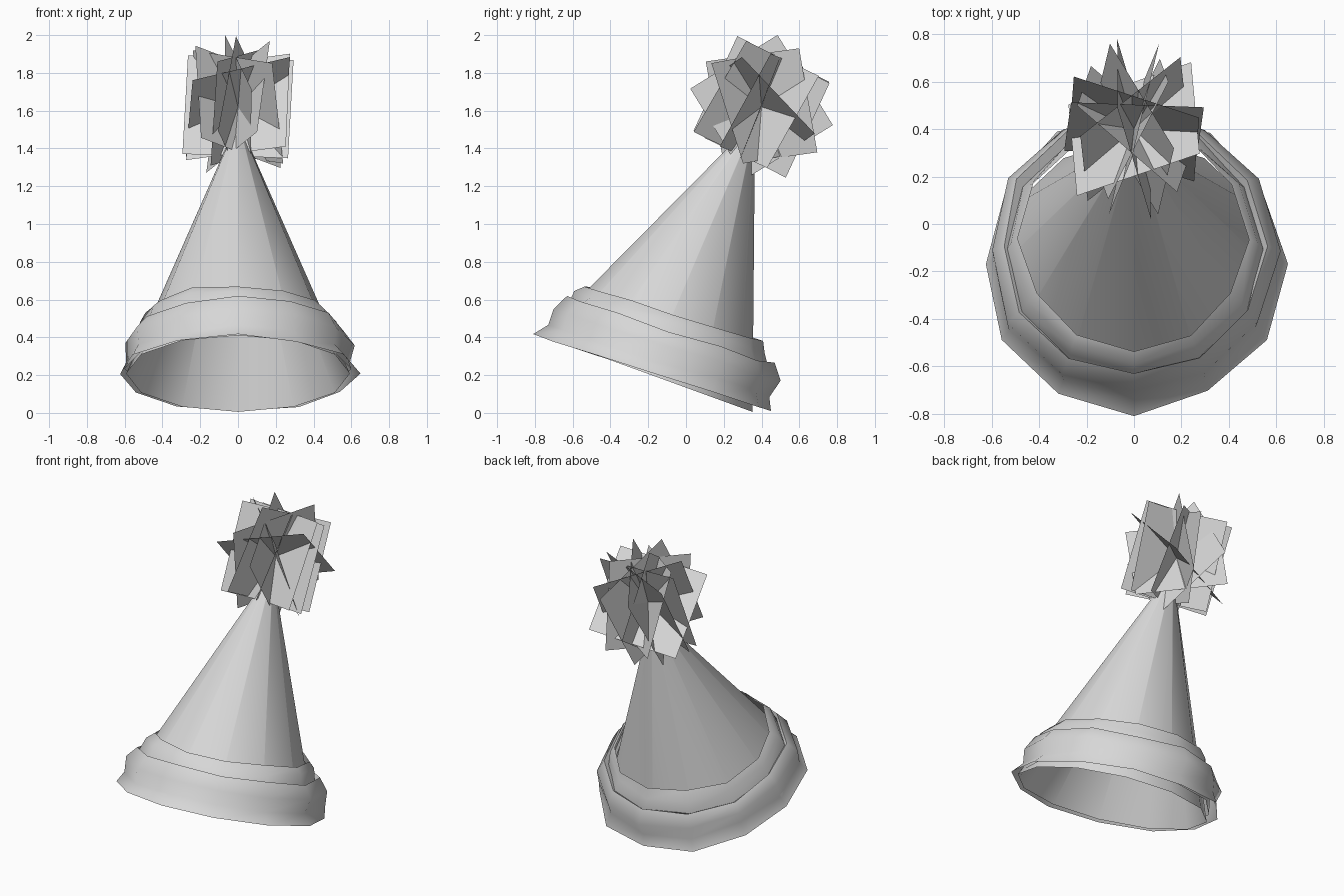
import bpy, math, random
from mathutils import Matrix, Vector

random.seed(11)
if "Cube" in bpy.data.objects:
    bpy.data.objects.remove(bpy.data.objects["Cube"], do_unlink=True)

grey = bpy.data.materials.new("plain grey")
grey.use_nodes = True
colour = (0.68, 0.68, 0.68, 1)
grey.diffuse_color = colour
grey.node_tree.nodes["Principled BSDF"].inputs["Base Color"].default_value = colour

SIDES = 12
HAT = Matrix.Translation((0, -0.21, 0.21)) @ Matrix.Rotation(math.radians(-20), 4, 'X')


def add_mesh(name, verts, faces, smooth=None):
    mesh = bpy.data.meshes.new(name)
    mesh.from_pydata(verts, [], faces)
    mesh.materials.append(grey)
    obj = bpy.data.objects.new(name, mesh)
    bpy.context.collection.objects.link(obj)
    if smooth:
        bpy.ops.object.select_all(action='DESELECT')
        obj.select_set(True)
        bpy.context.view_layer.objects.active = obj
        bpy.ops.object.shade_smooth_by_angle(angle=math.radians(smooth))
    return obj


def loft(name, rings, wobble=0.0, stretch=1.0):
    """Open sheet through rings of (radius, height, centre y), in the hat's frame."""
    verts, faces = [], []
    for k, (radius, height, cy) in enumerate(rings):
        rise = wobble if k else wobble / 3  # the bottom rim stays even
        for i in range(SIDES):
            a = 2 * math.pi * i / SIDES
            r = radius + random.uniform(-wobble, wobble)
            h = height + random.uniform(-rise, rise)
            y = -r * math.cos(a) * stretch + cy
            verts.append(HAT @ Vector((r * math.sin(a), y, h + 0.04 * y * (wobble > 0))))
    for k in range(len(rings) - 1):
        for i in range(SIDES):
            j = (i + 1) % SIDES
            faces.append((k * SIDES + i, k * SIDES + j,
                          (k + 1) * SIDES + j, (k + 1) * SIDES + i))
    return add_mesh(name, verts, faces, 50)


# Cone, open below
loft("hat_cone", [(0.592, 0, 0.006), (0.01, 1.43, 0.082)])

# Crumpled brim: flared outer layer with a loose lip, and a higher inner layer on the cone
loft("brim_outer", [(0.635, 0.012, 0.04), (0.6, 0.08, 0.04), (0.605, 0.17, 0.04),
                    (0.56, 0.25, 0.035), (0.53, 0.2, 0.03)], 0.014, 1.04)
loft("brim_inner", [(0.59, 0.03, 0.025), (0.57, 0.13, 0.03), (0.54, 0.23, 0.03),
                    (0.515, 0.3, 0.03), (0.48, 0.345, 0.03)], 0.012, 1.02)

# Pompom of crossed square sheets, fanned around and pitched back and forth
SHEETS = 9
PITCHES = (-23, 34, -23, 10)
HALF = 0.28
corners = [(-HALF, 0, -HALF), (HALF, 0, -HALF), (HALF, 0, HALF), (-HALF, 0, HALF)]
verts, faces = [], []
for k in range(SHEETS):
    pitch = Matrix.Rotation(math.radians(PITCHES[k % len(PITCHES)]), 4, 'X')
    turn = Matrix.Rotation(math.pi * k / SHEETS + random.uniform(-0.08, 0.08), 4, 'Z')
    lean = Matrix.Rotation(random.uniform(-0.2, 0.2), 4, 'X')
    roll = Matrix.Rotation(random.uniform(-0.07, 0.07), 4, 'Y')
    place = Matrix.Translation((0, 0.4, 1.62)) @ pitch @ turn @ lean @ roll
    faces.append(tuple(range(len(verts), len(verts) + 4)))
    verts += [place @ Vector(c) for c in corners]
add_mesh("pompom", verts, faces)
